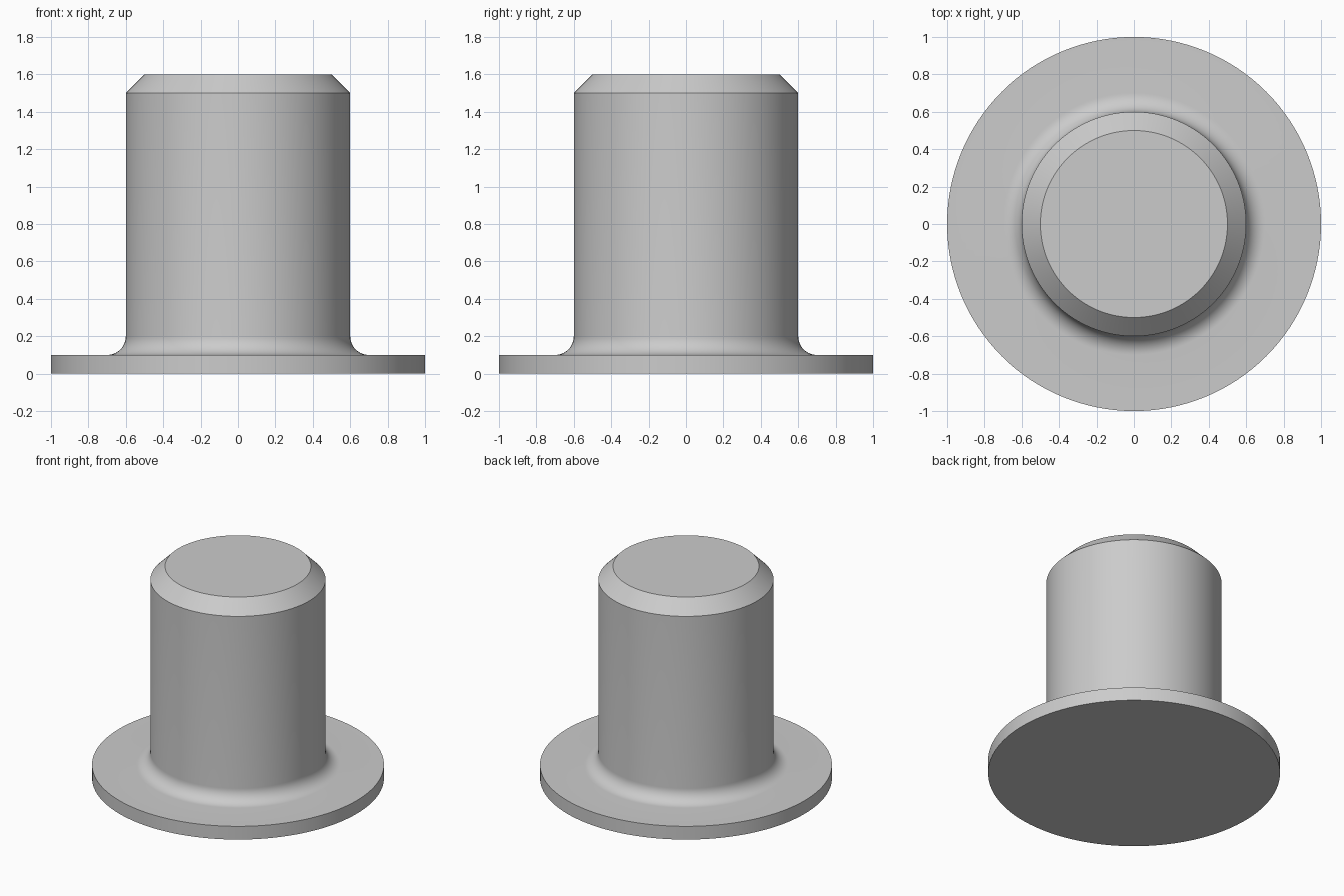
import bpy
import bmesh
from math import cos, sin, pi, radians
from mathutils import Matrix, Vector

cube = bpy.data.objects.get("Cube")
if cube:
    bpy.data.objects.remove(cube, do_unlink=True)

SEGMENTS = 128
FILLET_STEPS = 12
FLANGE_R, FLANGE_H = 1.0, 0.1
PIN_R, PIN_TOP = 0.6, 1.6
FILLET, CHAMFER = 0.1, 0.1

# Plain grey material
grey = bpy.data.materials.new("plain grey")
grey.use_nodes = True
colour = (0.6, 0.6, 0.6, 1)
grey.diffuse_color = colour
grey.node_tree.nodes["Principled BSDF"].inputs["Base Color"].default_value = colour

# Half profile: flange, concave fillet, shaft, chamfered tip
profile = [(FLANGE_R, 0), (FLANGE_R, FLANGE_H)]
for i in range(FILLET_STEPS + 1):
    a = -pi / 2 - (pi / 2) * i / FILLET_STEPS
    profile.append((PIN_R + FILLET + FILLET * cos(a),
                    FLANGE_H + FILLET + FILLET * sin(a)))
profile += [(PIN_R, PIN_TOP - CHAMFER), (PIN_R - CHAMFER, PIN_TOP)]

# Sweep the profile into rings, bridge them, and cap both ends
bm = bmesh.new()
rings = []
for r, z in profile:
    ring = [bm.verts.new(Matrix.Rotation(2 * pi * k / SEGMENTS, 3, "Z") @ Vector((r, 0, z)))
            for k in range(SEGMENTS)]
    rings.append(ring)
for low, high in zip(rings, rings[1:]):
    for k in range(SEGMENTS):
        n = (k + 1) % SEGMENTS
        bm.faces.new((low[k], low[n], high[n], high[k]))
bm.faces.new(rings[0][::-1])
bm.faces.new(rings[-1])
bmesh.ops.recalc_face_normals(bm, faces=bm.faces)

mesh = bpy.data.meshes.new("flanged_pin")
bm.to_mesh(mesh)
bm.free()
mesh.materials.append(grey)
pin = bpy.data.objects.new("flanged_pin", mesh)
bpy.context.collection.objects.link(pin)

# Smooth round walls, crisp rims
bpy.context.view_layer.objects.active = pin
pin.select_set(True)
bpy.ops.object.shade_smooth_by_angle(angle=radians(30))
